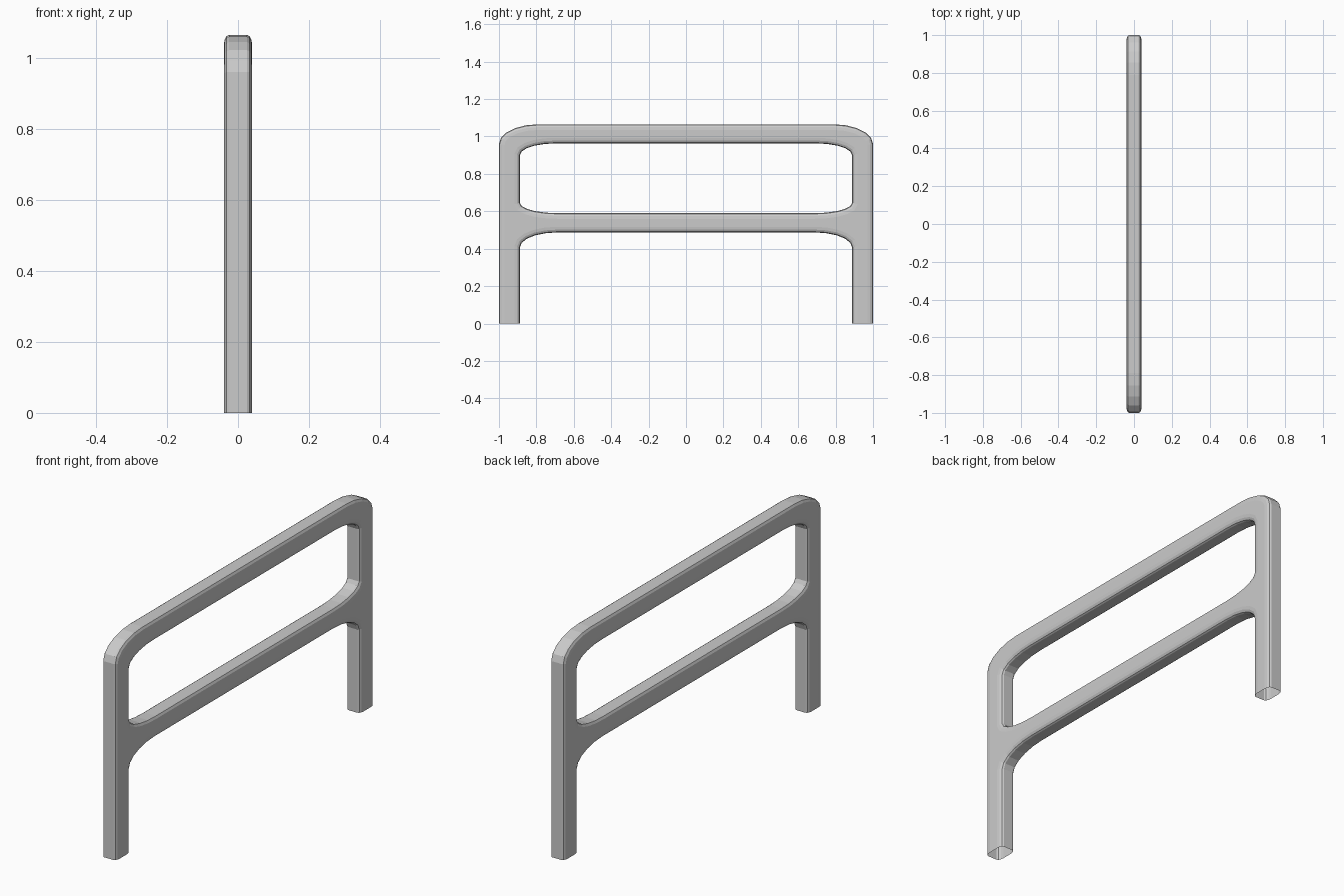
import bpy, bmesh, math
from mathutils import Vector

cube = bpy.data.objects.get("Cube")
if cube:
    bpy.data.objects.remove(cube, do_unlink=True)

HALF_X = 0.04              # half the rail thickness
ROUND_X, ROUND_IN = 0.015, 0.03   # edge rounding across and within the frame
STEPS = 3
LEG_Y = 0.888              # inner side of the legs
DEEP = -0.2                # legs run below the ground, then are cut level


def corner(y, z, ry, rz, n=5):
    """Elliptical corner for the +y side, running from the upright to the bar."""
    pts = []
    for i in range(n + 1):
        a = math.pi / 2 * i / n
        pts.append(Vector((y - ry + ry * math.cos(a), z - rz + rz * math.sin(a))))
    return pts


def mirrored(half):
    """Close a half outline by mirroring it in y."""
    return half + [Vector((-p.x, p.y)) for p in reversed(half)]


def inset(loop, d):
    """Move a closed outline to its left by d, with mitred corners."""
    out = []
    for i, p in enumerate(loop):
        a = (p - loop[i - 1]).normalized()
        b = (loop[(i + 1) % len(loop)] - p).normalized()
        na, nb = Vector((-a.y, a.x)), Vector((-b.y, b.x))
        out.append(p + (na + nb) * (d / (1 + na.dot(nb))))
    return out


# Outer outline, counter-clockwise: leg, top corner, and the arch under the middle rail
arch = corner(LEG_Y, 0.487, 0.2, 0.08)
outer_half = [Vector((LEG_Y, DEEP)), Vector((1.0, DEEP))] + corner(1.0, 1.065, 0.21, 0.105)
outer = mirrored(outer_half)
outer += [Vector((-p.x, p.y)) for p in arch] + list(reversed(arch))

# Window between the rails, clockwise
low = corner(LEG_Y, 0.0, 0.2, 0.055)
low = [Vector((p.x, 0.59 - p.y)) for p in low]
window = mirrored(list(reversed(corner(LEG_Y, 0.963, 0.19, 0.063))) + list(reversed(low))[::-1])

# Rounded cross-section as pairs of x position and inset
section = []
for i in range(STEPS + 1):
    a = math.pi / 2 * i / STEPS
    section.append((HALF_X - ROUND_X + ROUND_X * math.sin(a), ROUND_IN * (1 - math.cos(a))))
section = [(HALF_X - ROUND_X * (1 - math.cos(math.pi / 2 * i / STEPS)),
            ROUND_IN * (1 - math.sin(math.pi / 2 * i / STEPS))) for i in range(STEPS + 1)]
section += [(-x, d) for x, d in reversed(section)]

bm = bmesh.new()
rims = ([], [])
for loop in (outer, window):
    rings = []
    for x, d in section:
        rings.append([bm.verts.new((x, p.x, p.y)) for p in inset(loop, d)])
    for r0, r1 in zip(rings, rings[1:]):
        for i in range(len(loop)):
            bm.faces.new((r0[i - 1], r1[i - 1], r1[i], r0[i]))
    for side, ring in zip(rims, (rings[0], rings[-1])):
        side += [bm.edges.get((ring[i - 1], ring[i])) for i in range(len(ring))]

# Flat sides of the frame
for side in rims:
    bmesh.ops.triangle_fill(bm, edges=side, use_beauty=True)
bmesh.ops.recalc_face_normals(bm, faces=bm.faces)

# Level, open leg ends
bmesh.ops.bisect_plane(bm, geom=bm.verts[:] + bm.edges[:] + bm.faces[:],
                       plane_co=(0, 0, 0), plane_no=(0, 0, 1), clear_inner=True)

mesh = bpy.data.meshes.new("rail_frame")
bm.to_mesh(mesh)
bm.free()
frame = bpy.data.objects.new("rail_frame", mesh)
bpy.context.collection.objects.link(frame)

# Plain grey metal
grey = bpy.data.materials.new("light_grey_metal")
grey.use_nodes = True
colour = (0.6, 0.6, 0.6, 1)
grey.diffuse_color = colour
grey.node_tree.nodes["Principled BSDF"].inputs["Base Color"].default_value = colour
mesh.materials.append(grey)
